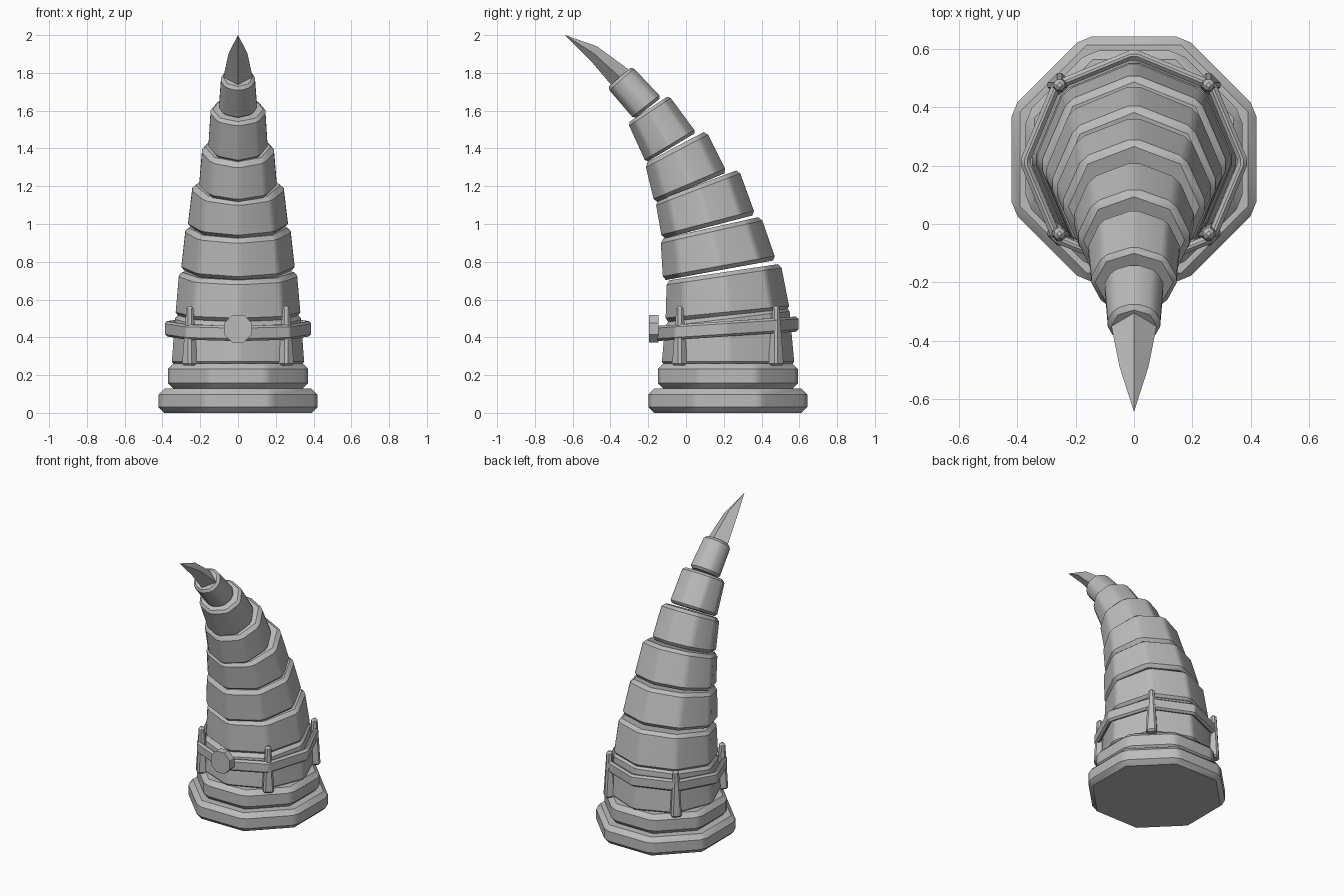
import bpy, bmesh, math
from mathutils import Vector, Matrix

if "Cube" in bpy.data.objects:
    bpy.data.objects.remove(bpy.data.objects["Cube"])

grey = bpy.data.materials.new("stone grey")
grey.diffuse_color = (0.5, 0.5, 0.5, 1)
grey.use_nodes = True
grey.node_tree.nodes["Principled BSDF"].inputs["Base Color"].default_value = grey.diffuse_color
CY = 0.222  # y of the base axis


def finish(name, bm, bevel=0.0):
    bmesh.ops.recalc_face_normals(bm, faces=bm.faces)
    if bevel:
        bmesh.ops.bevel(bm, geom=list(bm.edges), offset=bevel, segments=1,
                        affect='EDGES', clamp_overlap=True)
    me = bpy.data.meshes.new(name)
    bm.to_mesh(me)
    bm.free()
    me.materials.append(grey)
    ob = bpy.data.objects.new(name, me)
    bpy.context.collection.objects.link(ob)
    bpy.ops.object.select_all(action='DESELECT')
    ob.select_set(True)
    bpy.context.view_layer.objects.active = ob
    bpy.ops.object.shade_smooth_by_angle(angle=math.radians(30))
    wn = ob.modifiers.new("even shading", 'WEIGHTED_NORMAL')
    wn.keep_sharp = True
    return ob


def ring(front, back, rx, n=8, turn=0.0, grow=0.0):
    """Polygon spanning two (y, z) points in the side plane, half-width rx."""
    f, b = Vector((0, *front)), Vector((0, *back))
    c, u = (f + b) / 2, (b - f) / 2
    u *= (u.length + grow) / u.length
    return [c + Vector((rx + grow, 0, 0)) * math.cos(a) + u * math.sin(a)
            for a in (2 * math.pi * i / n + turn for i in range(n))]


def loft(loops, closed=False):
    bm = bmesh.new()
    vs = [[bm.verts.new(p) for p in loop] for loop in loops]
    n = len(vs[0])
    pairs = list(zip(vs, vs[1:])) + ([(vs[-1], vs[0])] if closed else [])
    for a, b in pairs:
        for i in range(n):
            j = (i + 1) % n
            bm.faces.new((a[i], a[j], b[j], b[i]))
    if not closed:
        bm.faces.new(vs[0][::-1])
        bm.faces.new(vs[-1])
    return bm


# Stepped octagonal base, flat sides facing the axes
for name, r, z0, z1 in (("base_plinth", 0.42, 0, 0.128), ("base_step", 0.371, 0.128, 0.262)):
    R = r / math.cos(math.pi / 8)
    finish(name, loft([ring((CY - R, z), (CY + R, z), R, turn=math.pi / 8)
                       for z in (z0, z1)]), 0.03)

# Horn segments: bottom front, bottom back, top front, top back (y, z), half-widths
segments = [
    ((-0.133, 0.25), (0.578, 0.25), (-0.112, 0.48), (0.55, 0.56), 0.355, 0.335),
    ((-0.112, 0.48), (0.553, 0.545), (-0.105, 0.70), (0.505, 0.79), 0.335, 0.315),
    ((-0.125, 0.70), (0.48, 0.81), (-0.138, 0.92), (0.40, 1.04), 0.305, 0.28),
    ((-0.13, 0.92), (0.37, 1.05), (-0.165, 1.12), (0.283, 1.29), 0.27, 0.243),
    ((-0.17, 1.11), (0.22, 1.275), (-0.22, 1.32), (0.11, 1.495), 0.21, 0.192),
    ((-0.213, 1.325), (0.055, 1.485), (-0.308, 1.535), (-0.09, 1.68), 0.158, 0.146),
    ((-0.275, 1.555), (-0.13, 1.67), (-0.417, 1.72), (-0.285, 1.835), 0.103, 0.09),
]
for i, (bf, bb, tf, tb, r0, r1) in enumerate(segments):
    finish(f"horn_segment_{i + 1}",
           loft([ring(bf, bb, r0, grow=0.005), ring(tf, tb, r1, grow=0.005)]),
           0.022 if i < 5 else 0.016)

# Curved pointed tip
bm = loft([ring((-0.395, 1.735), (-0.30, 1.815), 0.078, 4),
           ring((-0.505, 1.865), (-0.47, 1.94), 0.05, 4),
           ring((-0.641, 1.999), (-0.639, 2.0), 0.001, 4)])
finish("horn_tip", bm)

# Tilted band around the lower segment
loops = []
for dr, dz in ((0, -0.04), (0, 0.04), (-0.035, 0.04), (-0.035, -0.04)):
    loops.append(ring((-0.175 - dr, 0.42 + dz), (0.6 + dr, 0.47 + dz), 0.392 + dr))
finish("band", loft(loops, closed=True), 0.012)

# Medallion on the front of the band
bm = bmesh.new()
bmesh.ops.create_cone(bm, cap_ends=True, segments=8, radius1=0.079, radius2=0.079, depth=0.05,
                      matrix=Matrix.Translation((0, -0.17, 0.445))
                      @ Matrix.Rotation(math.pi / 2, 4, 'X')
                      @ Matrix.Rotation(math.pi / 8, 4, 'Z'))
finish("medallion", bm)

# Four tapered claws gripping the band
for sx in (-1, 1):
    for y, label in ((-0.033, "front"), (0.476, "back")):
        x = 0.255 * sx
        sections = [[Vector((x + r * math.cos(a), y + r * math.sin(a), z))
                     for a in (k * math.pi / 2 for k in range(4))]
                    for r, z in ((0.05, 0.25), (0.026, 0.565))]
        finish(f"{label}_claw_{'right' if sx > 0 else 'left'}", loft(sections), 0.012)
